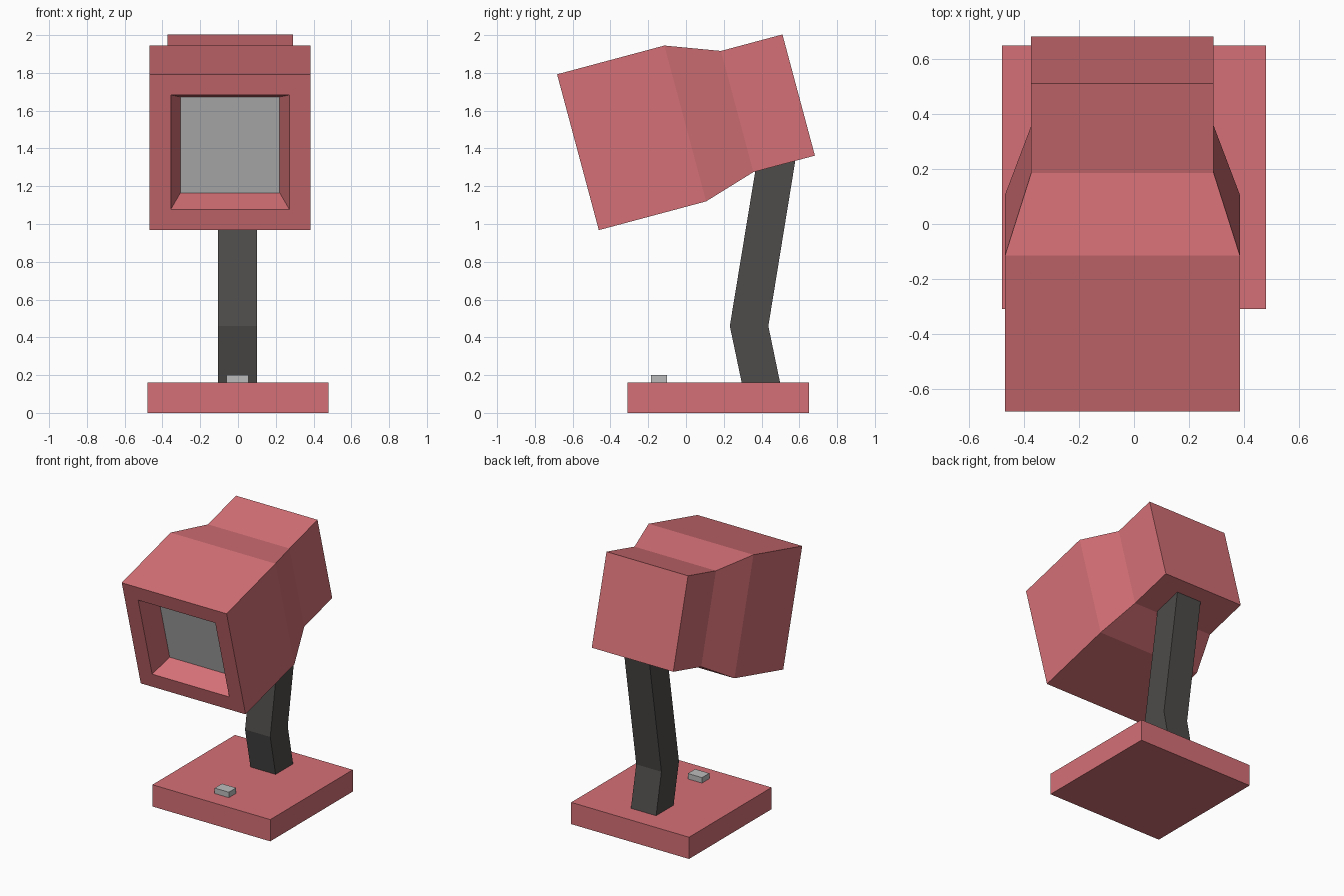
import bpy, bmesh, math
from mathutils import Vector

if "Cube" in bpy.data.objects:
    bpy.data.objects.remove(bpy.data.objects["Cube"])


def material(name, rgb):
    m = bpy.data.materials.new(name)
    m.diffuse_color = (*rgb, 1.0)
    m.use_nodes = True
    m.node_tree.nodes["Principled BSDF"].inputs["Base Color"].default_value = m.diffuse_color
    return m


red = material("soft red", (0.66, 0.162, 0.18))
dark = material("dark grey", (0.076, 0.072, 0.069))
grey = material("light grey", (0.50, 0.50, 0.50))


def finish(name, bm, *mats):
    bmesh.ops.recalc_face_normals(bm, faces=bm.faces)
    me = bpy.data.meshes.new(name)
    bm.to_mesh(me)
    bm.free()
    for m in mats:
        me.materials.append(m)
    ob = bpy.data.objects.new(name, me)
    bpy.context.collection.objects.link(ob)
    return ob


def loft(rings):
    """Closed skin through a list of four-point rings."""
    bm = bmesh.new()
    vs = [[bm.verts.new(p) for p in r] for r in rings]
    for a, b in zip(vs, vs[1:]):
        for i in range(4):
            j = (i + 1) % 4
            bm.faces.new((a[i], a[j], b[j], b[i]))
    bm.faces.new(vs[0])
    bm.faces.new(vs[-1])
    return bm


def box(name, x0, x1, y0, y1, z0, z1, mat):
    ring = lambda z: [(x0, y0, z), (x1, y0, z), (x1, y1, z), (x0, y1, z)]
    return finish(name, loft([ring(z0), ring(z1)]), mat)


# base slab and switch
box("base", -0.48, 0.48, -0.31, 0.65, 0, 0.16, red)
box("switch", -0.06, 0.055, -0.185, -0.10, 0.155, 0.2, grey)

# bent arm: (front y, front z, back y, back z) at each section
sections = [(0.296, 0.155, 0.499, 0.155), (0.232, 0.46, 0.436, 0.46),
            (0.375, 1.33, 0.581, 1.35)]
finish("arm", loft([[(-0.105, a, b), (0.1, a, b), (0.1, c, d), (-0.105, c, d)]
                    for a, b, c, d in sections]), dark)

# lamp head: square rings along a tilted axis, with a recessed front
tilt = math.radians(15)
axis = Vector((0, math.cos(tilt), math.sin(tilt)))
up = Vector((0, -math.sin(tilt), math.cos(tilt)))
side = Vector((1, 0, 0))
front = Vector((-0.042, -0.572, 1.38))


def square(depth, half, lift=0.0):
    c = front + axis * depth + up * lift
    return [c + side * half * sx + up * half * sz
            for sx, sz in ((-1, -1), (1, -1), (1, 1), (-1, 1))]


bm = loft([square(0.15, 0.263), square(0, 0.314), square(0, 0.427),
           square(0.588, 0.427), square(0.87, 0.332, -0.01),
           square(1.207, 0.332, -0.01)])
bm.faces.ensure_lookup_table()
bm.faces[-2].material_index = 1  # light panel at the bottom of the recess
finish("lamp_head", bm, red, grey)
